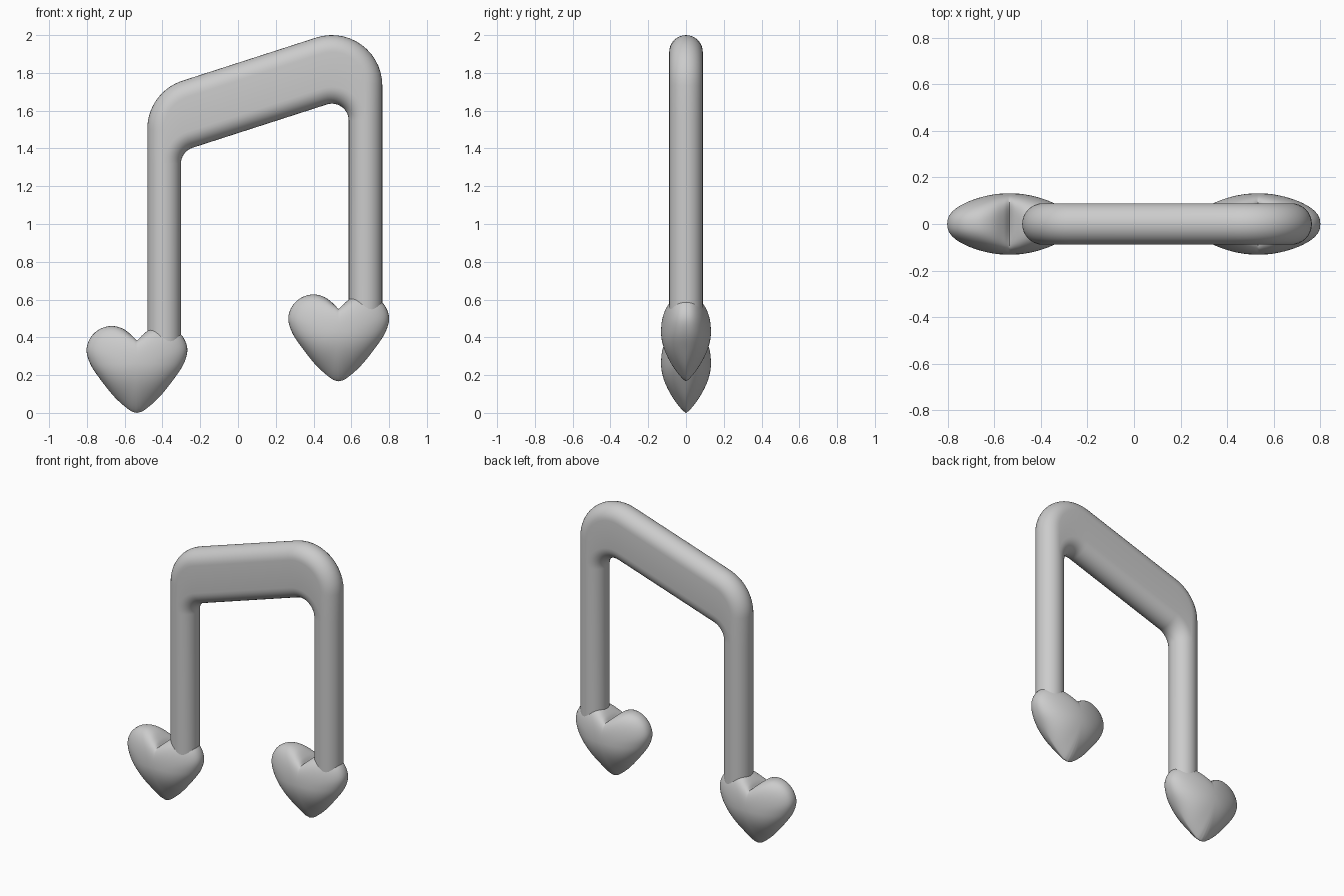
import bpy, bmesh
from math import sin, cos, pi, atan2
from mathutils import Vector

if "Cube" in bpy.data.objects:
    bpy.data.objects.remove(bpy.data.objects["Cube"])


def finish(bm, name):
    bmesh.ops.remove_doubles(bm, verts=bm.verts, dist=1e-5)
    bmesh.ops.recalc_face_normals(bm, faces=bm.faces)
    mesh = bpy.data.meshes.new(name)
    bm.to_mesh(mesh)
    bm.free()
    ob = bpy.data.objects.new(name, mesh)
    bpy.context.collection.objects.link(ob)
    bpy.ops.object.select_all(action='DESELECT')
    ob.select_set(True)
    bpy.context.view_layer.objects.active = ob
    bpy.ops.object.shade_smooth_by_angle(angle=0.9)
    return ob


def bridge(bm, rings):
    rows = [[bm.verts.new(p) for p in ring] for ring in rings]
    n = len(rows[0])
    for a, b in zip(rows, rows[1:]):
        for i in range(n):
            j = (i + 1) % n
            bm.faces.new((a[i], a[j], b[j], b[i]))
    return rows


# Stems and beam: one sweep whose section stretches into a stadium along the beam
R = 0.089        # tube radius
BEND = 0.178     # centre-line corner radius
DROP = 0.185     # extra beam height
LEFT, RIGHT = (-0.213, 1.504), (0.497, 1.733)


def section(outer, inner, ang, steps=16):
    n = Vector((cos(ang), 0, sin(ang)))
    ring = []
    for centre, start in ((outer, -pi / 2), (inner, pi / 2)):
        for k in range(steps + 1):
            t = start + pi * k / steps
            ring.append(Vector((centre[0], 0, centre[1])) + n * R * cos(t)
                        + Vector((0, R * sin(t), 0)))
    return ring


def corner(c, a0, a1, steps=14):
    out = []
    for k in range(steps + 1):
        a = a0 + (a1 - a0) * k / steps
        x, z = c[0] + BEND * cos(a), c[1] + BEND * sin(a)
        out.append(section((x, z), (x, z - DROP), a))
    return out


def stem(c, side, bottom):
    x = c[0] + side * BEND
    ang = 0 if side > 0 else pi
    return [section((x, z), (x, z), ang) for z in (bottom, c[1] - DROP)]


slope = pi / 2 + atan2(RIGHT[1] - LEFT[1], RIGHT[0] - LEFT[0])
rings = (stem(LEFT, -1, 0.36) + corner(LEFT, pi, slope)
         + corner(RIGHT, slope, 0) + stem(RIGHT, 1, 0.527)[::-1])
bm = bmesh.new()
bridge(bm, rings)
finish(bm, "stems_and_beam")

# Heart outline (right half), smoothed with a Catmull-Rom spline
half = [(0, 0), (0.038, 0.014), (0.115, 0.08), (0.192, 0.175), (0.245, 0.255),
        (0.267, 0.33), (0.248, 0.395), (0.2, 0.442), (0.135, 0.46),
        (0.075, 0.446), (0.025, 0.408), (0, 0.375)]


def smooth(pts, sub=5):
    p = [Vector(q) for q in pts]
    p = [2 * p[0] - p[1]] + p + [2 * p[-1] - p[-2]]
    out = []
    for a, b, c, d in zip(p, p[1:], p[2:], p[3:]):
        for k in range(sub):
            t = k / sub
            out.append(0.5 * (2 * b + (c - a) * t + (2 * a - 5 * b + 4 * c - d) * t**2
                              + (3 * b - a - 3 * c + d) * t**3))
    return out + [p[-2]]


curve = smooth(half)
outline = curve + [Vector((-p.x, p.y)) for p in curve[-2:0:-1]]


# Puffed heart heads: shrinking outlines rising to a dome on both sides
def heart(name, x, z, thick=0.132, layers=18):
    mid = Vector((0, 0.26))
    rings = []
    for k in range(-layers, layers + 1):
        t = pi / 2 * k / layers
        s = cos(t)
        ring = []
        for p in outline:
            d = p - mid
            down = max(0.0, -d.normalized().y)
            power = 0.84 + 0.75 * down**2
            round_d = d.normalized() * 0.22
            w = s * s
            q = mid + s * (d * w + round_d * (1 - w))
            y = thick * abs(sin(t))**power * (1 if k > 0 else -1)
            ring.append((x + q.x, y, z + q.y))
        rings.append(ring)
    bm = bmesh.new()
    bridge(bm, rings)
    finish(bm, name)


heart("left_heart", -0.535, 0)
heart("right_heart", 0.533, 0.167)
